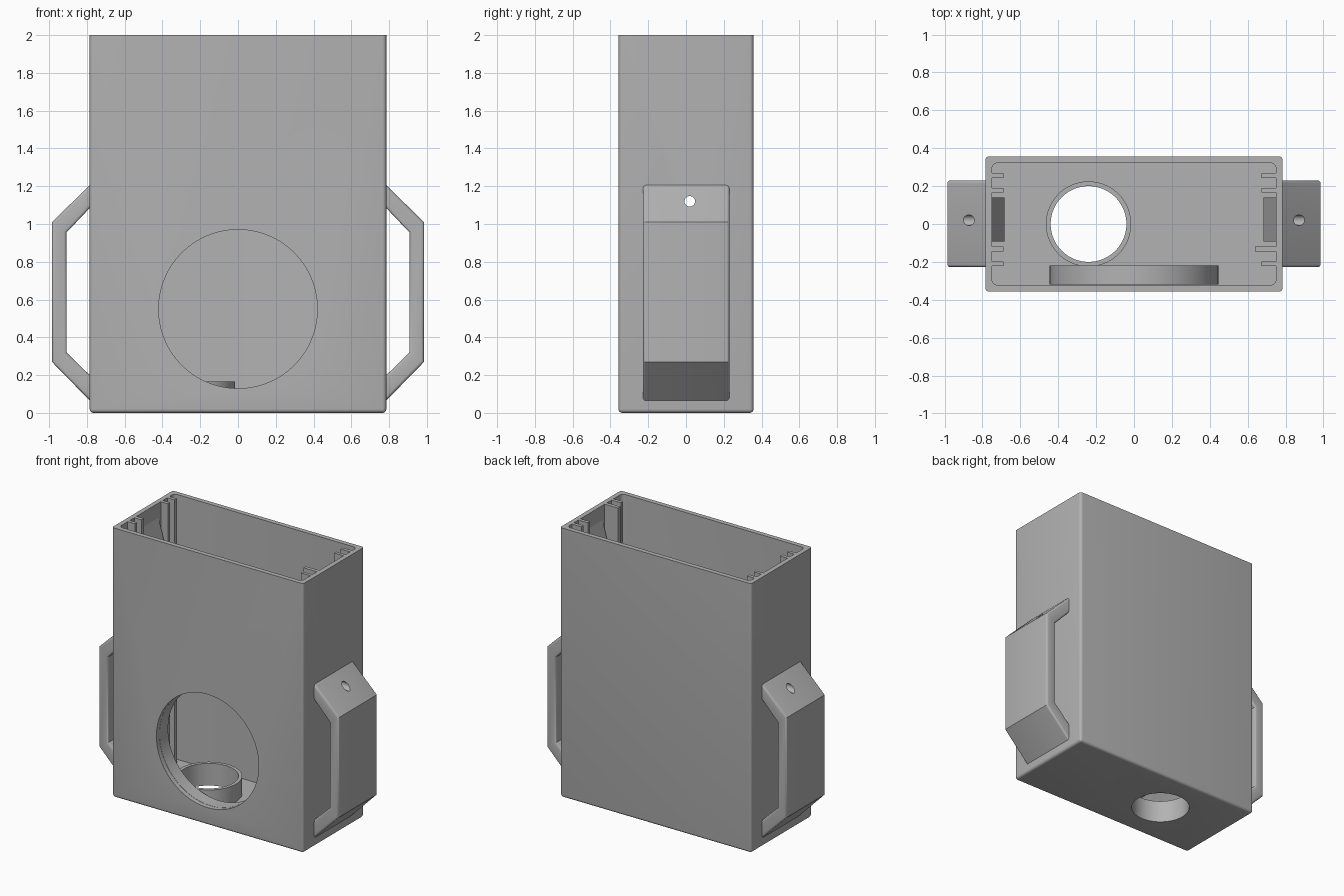
import bpy, bmesh, math
from mathutils import Matrix, Vector

if "Cube" in bpy.data.objects:
    bpy.data.objects.remove(bpy.data.objects["Cube"])

grey = bpy.data.materials.new("grey plastic")
grey.diffuse_color = (0.45, 0.45, 0.45, 1)
grey.use_nodes = True
grey.node_tree.nodes["Principled BSDF"].inputs["Base Color"].default_value = grey.diffuse_color


def finish(name, bm):
    bmesh.ops.recalc_face_normals(bm, faces=bm.faces)
    me = bpy.data.meshes.new(name)
    bm.to_mesh(me)
    bm.free()
    me.materials.append(grey)
    ob = bpy.data.objects.new(name, me)
    bpy.context.collection.objects.link(ob)
    return ob


def prism(name, pts, axis, a, b):
    """Extrude a closed 2D profile from a to b along y or z."""
    bm = bmesh.new()
    place = (lambda p, t: (p[0], t, p[1])) if axis == 'y' else (lambda p, t: (p[0], p[1], t))
    lo = [bm.verts.new(place(p, a)) for p in pts]
    hi = [bm.verts.new(place(p, b)) for p in pts]
    n = len(pts)
    bm.faces.new(lo)
    bm.faces.new(hi)
    for i in range(n):
        bm.faces.new((lo[i], lo[(i + 1) % n], hi[(i + 1) % n], hi[i]))
    return finish(name, bm)


def block(name, x0, x1, y0, y1, z0, z1, bevel=0, pick=None):
    bm = bmesh.new()
    bmesh.ops.create_cube(bm, size=1)
    for v in bm.verts:
        v.co = ((x0 + x1) / 2 + v.co.x * (x1 - x0), (y0 + y1) / 2 + v.co.y * (y1 - y0),
                (z0 + z1) / 2 + v.co.z * (z1 - z0))
    if bevel:
        edges = [e for e in bm.edges if pick(e)]
        bmesh.ops.bevel(bm, geom=edges, offset=bevel, segments=5, profile=0.5, affect='EDGES')
    return finish(name, bm)


def cylinder(name, centre, r, depth, axis, segments=96):
    bm = bmesh.new()
    rot = Vector((0, 0, 1)).rotation_difference(Vector(axis)).to_matrix().to_4x4()
    bmesh.ops.create_cone(bm, cap_ends=True, segments=segments, radius1=r, radius2=r, depth=depth,
                          matrix=Matrix.Translation(centre) @ rot)
    return finish(name, bm)


def cut(ob, cutter):
    m = ob.modifiers.new("cut", 'BOOLEAN')
    m.operation, m.solver, m.object = 'DIFFERENCE', 'EXACT', cutter
    cutter.hide_render = True
    cutter.hide_set(True)


W, D, T = 0.785, 0.357, 0.035

# Open-topped case, rounded on the upright and bottom edges
case = block("case", -W, W, -D, D, 0, 2, 0.02,
             lambda e: min(v.co.z for v in e.verts) < 0.01)
cavity = block("cavity_cutter", -W + T, W - T, -D + T, D - T, T, 2.2, 0.03,
               lambda e: abs(e.verts[0].co.z - e.verts[1].co.z) > 1)
window = cylinder("window_cutter", (0, -D, 0.55), 0.42, 0.4, (0, 1, 0), 128)
drain = cylinder("floor_hole_cutter", (-0.24, 0, 0.1), 0.2, 0.5, (0, 0, 1))
pin = cylinder("pin_hole_cutter", (0, 0.02, 1.12), 0.028, 3, (1, 0, 0), 32)
for c in (cavity, window, drain, pin):
    cut(case, c)

# Collar behind the front window and short tube over the floor hole
collar = cylinder("window_collar", (0, -0.27, 0.55), 0.445, 0.1, (0, 1, 0), 128)
cut(collar, window)
tube = cylinder("floor_tube", (-0.24, 0, 0.1), 0.225, 0.13, (0, 0, 1))
cut(tube, drain)
smooth = [case, collar, tube]

# Handles with a softened rim, one on each side
outer = [(0.775, 1.215), (0.985, 1.01), (0.985, 0.27), (0.775, 0.055)]
inner = [(0.775, 0.19), (0.908, 0.32), (0.908, 0.955), (0.775, 1.095)]
for s, side in ((-1, "left"), (1, "right")):
    h = prism(side + "_handle", [(s * x, z) for x, z in outer + inner], 'y', -0.228, 0.23)
    bm = bmesh.new()
    bm.from_mesh(h.data)
    rim = [e for e in bm.edges if abs(e.verts[0].co.y - e.verts[1].co.y) < 0.01
           and max(abs(v.co.x) for v in e.verts) > 0.8]
    bmesh.ops.bevel(bm, geom=rim, offset=0.015, segments=4, profile=0.5, affect='EDGES')
    bm.to_mesh(h.data)
    bm.free()
    cut(h, pin)
    smooth.append(h)

    # Guide rails running down the inner side walls
    wall = W - T
    for i, (y0, y1) in enumerate(((0.243, 0.268), (0.166, 0.19), (-0.145, -0.118), (-0.222, -0.198))):
        reach = 0.64 if (s > 0 and i == 2) else (0.672 if s > 0 else 0.69)
        xs = sorted((s * wall, s * reach))
        block(f"{side}_rail_{i + 1}", xs[0], xs[1], y0, y1, T, 2)

    # Sloped catch between the rails near the top
    prism(side + "_catch", [(s * wall, 1.89), (s * 0.685, 1.66), (s * wall, 1.6)],
          'y', -0.093, 0.14)

# Bake the cuts, remove the cutters and smooth the rounded parts
bpy.context.view_layer.update()
dg = bpy.context.evaluated_depsgraph_get()
baked = [(ob, bpy.data.meshes.new_from_object(ob.evaluated_get(dg))) for ob in smooth]
for ob, me in baked:
    ob.modifiers.clear()
    ob.data = me
for c in (cavity, window, drain, pin):
    bpy.data.objects.remove(c)
for ob in smooth:
    bpy.ops.object.select_all(action='DESELECT')
    ob.select_set(True)
    bpy.context.view_layer.objects.active = ob
    bpy.ops.object.shade_smooth_by_angle(angle=math.radians(30))
